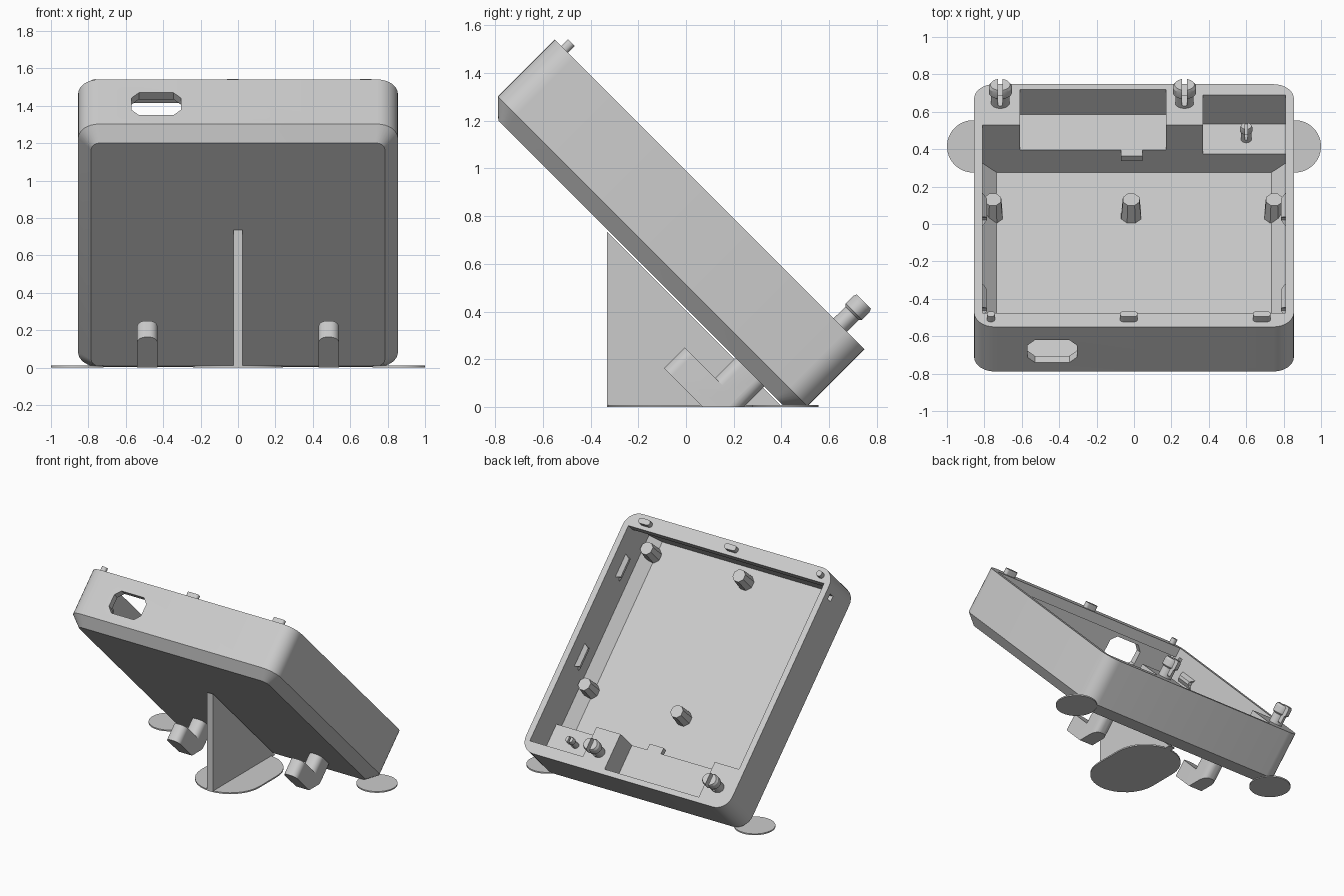
import bpy, bmesh, math
from mathutils import Matrix

if "Cube" in bpy.data.objects:
    bpy.data.objects.remove(bpy.data.objects["Cube"])

TILT = Matrix.Rotation(math.radians(-45), 4, 'X')   # tray frame: x, u (down slope), w (out of tray)
FLAT = Matrix.Identity(4)

grey = bpy.data.materials.new("light_grey")
grey.diffuse_color = (0.6, 0.6, 0.6, 1)
grey.use_nodes = True
grey.node_tree.nodes["Principled BSDF"].inputs["Base Color"].default_value = grey.diffuse_color


def rounded(x0, x1, y0, y1, r=0.0, seg=8):
    """Outline of a rectangle with rounded corners."""
    if r == 0:
        return [(x0, y0), (x1, y0), (x1, y1), (x0, y1)]
    pts = []
    for cx, cy, a in ((x1 - r, y1 - r, 0), (x0 + r, y1 - r, 90),
                      (x0 + r, y0 + r, 180), (x1 - r, y0 + r, 270)):
        for i in range(seg + 1):
            t = math.radians(a + 90 * i / seg)
            pts.append((cx + r * math.cos(t), cy + r * math.sin(t)))
    return pts


def ring(cx, cy, rx, ry, n=24):
    return [(cx + rx * math.cos(math.tau * (i + .5) / n),
             cy + ry * math.sin(math.tau * (i + .5) / n)) for i in range(n)]


def loft(name, layers, frame=TILT):
    """Solid through outlines, each given with its height."""
    bm = bmesh.new()
    rows = [[bm.verts.new((x, y, h)) for x, y in pts] for pts, h in layers]
    n = len(rows[0])
    for a, b in zip(rows, rows[1:]):
        for i in range(n):
            j = (i + 1) % n
            bm.faces.new((a[i], a[j], b[j], b[i]))
    bm.faces.new(rows[0][::-1])
    bm.faces.new(rows[-1])
    bmesh.ops.recalc_face_normals(bm, faces=bm.faces)
    bm.transform(frame)
    me = bpy.data.meshes.new(name)
    bm.to_mesh(me)
    bm.free()
    me.materials.append(grey)
    ob = bpy.data.objects.new(name, me)
    bpy.context.collection.objects.link(ob)
    return ob


def box(name, x0, x1, u0, u1, w0, w1, r=0.0, frame=TILT):
    p = rounded(x0, x1, u0, u1, r)
    return loft(name, [(p, w0), (p, w1)], frame)


def combine(ob, other, op='DIFFERENCE'):
    m = ob.modifiers.new(op, 'BOOLEAN')
    m.operation, m.object, m.solver = op, other, 'EXACT'
    bpy.context.view_layer.objects.active = ob
    bpy.ops.object.modifier_apply(modifier=m.name)
    bpy.data.objects.remove(other)


# Tray shell with chamfered back
full = rounded(-.855, .855, -1.478, .357, .11)
tray = loft("tray", [(rounded(-.785, .785, -1.405, .283, .05), .293), (full, .363), (full, .70)])

# Main cavity with chamfered sides, and a narrower mouth under the upper lip
side = rounded(-.81, .81, -1.428, .05)
combine(tray, loft("cavity", [(rounded(-.735, .735, -1.428, .05), .34), (side, .41), (side, .63)]))
combine(tray, box("mouth", -.81, .81, -1.372, .05, .60, .80))

# Pockets in the thick lower wall
combine(tray, box("long_pocket", -.61, .17, 0, .318, .51, .80))
combine(tray, box("short_pocket", .37, .81, 0, .276, .48, .80))

# Port opening through the upper wall
x0, x1, w0, w1, c = -.57, -.305, .431, .60, .04
octagon = [(x0 + c, w0), (x1 - c, w0), (x1, w0 + c), (x1, w1 - c),
           (x1 - c, w1), (x0 + c, w1), (x0, w1 - c), (x0, w0 + c)]
stand_up = TILT @ Matrix.Rotation(math.radians(90), 4, 'X')   # height becomes -u
combine(tray, loft("port", [(octagon, 1.34), (octagon, 1.55)], stand_up))

# Small hole in the left wall
combine(tray, box("side_hole", -.90, -.79, -1.33, -1.29, .60, .645))

# Pocket tab
box("pocket_tab", -.07, .045, .005, .06, .47, .51)

# Standoff posts on the tray floor
for u in (-.28, -1.32):
    for x in (-.755, -.015, .75):
        loft("standoff", [(ring(x, u, .058, .058, 8), .335), (ring(x, u, .048, .048, 8), .465)])

# Retaining bumps on the side walls
for s in (-1, 1):
    for u in (-.435, -1.12):
        a, b = sorted((s * .82, s * .81))
        c, d = sorted((s * .82, s * .785))
        loft("wall_bump", [(rounded(a, b, u - .09, u + .09), .51),
                           (rounded(c, d, u - .07, u + .07), .535),
                           (rounded(c, d, u - .07, u + .07), .555),
                           (rounded(a, b, u - .09, u + .09), .58)])

# Small clips on the upper rim
for x, half in ((-.765, .021), (-.028, .047), (.683, .047)):
    box("rim_clip", x - half, x + half, -1.44, -1.40, .69, .74, .018)


def snap_pin(x, u, base, neck, top, r):
    """Split pin with a wider head."""
    pin = loft("snap_pin", [(ring(x, u, .8 * r, .65 * r), base),
                            (ring(x, u, .8 * r, .65 * r), neck),
                            (ring(x, u, r, .8 * r), neck + .01),
                            (ring(x, u, r, .8 * r), top - .015),
                            (ring(x, u, .85 * r, .7 * r), top)])
    combine(pin, box("slot", x - .2 * r, x + .2 * r, u - .1, u + .1, base + .03, top + .1))


for x in (-.715, .27):
    snap_pin(x, .214, .69, .77, .84, .062)
snap_pin(.60, .156, .47, .54, .585, .034)

# Hook feet, trimmed at the ground
for x in (-.485, .485):
    hook = box("hook_foot", x - .055, x + .055, -.18, .17, .05, .173, .045)
    combine(hook, box("hook_arm", x - .055, x + .055, 0, .17, .10, .294, .045), 'UNION')
    combine(hook, box("ground_trim", -2, 2, -2, 2, -1, 0, 0, FLAT))

# Triangular rear brace, drawn in the y-z plane
brace = [(-.33, 0), (.405, 0), (-.33, .735)]
loft("brace", [(brace, -.025), (brace, .025)],
     Matrix(((0, 0, 1, 0), (1, 0, 0, 0), (0, 1, 0, 0), (0, 0, 0, 1))))

# Thin ground pads
box("brace_pad", -.24, .24, -.33, .36, 0, .01, .239, FLAT)
for x in (-.86, .86):
    p = ring(x, .415, .14, .14, 40)
    loft("corner_pad", [(p, 0), (p, .01)], FLAT)

# Smooth the rounded surfaces, keep edges sharp
bpy.ops.object.select_all(action='SELECT')
bpy.ops.object.shade_smooth_by_angle(angle=math.radians(25))
